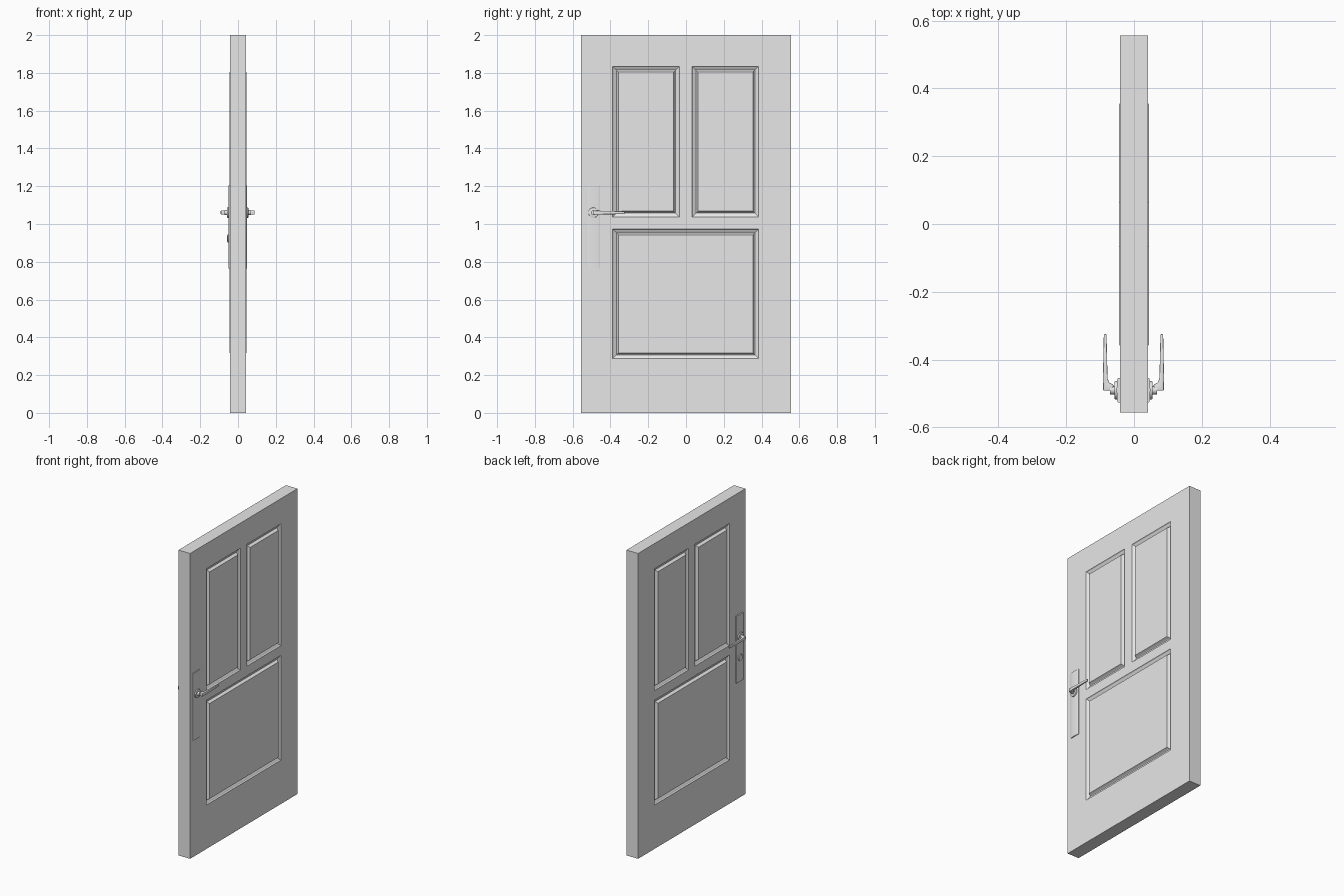
import bpy
import bmesh
from math import pi, cos, sin
from mathutils import Matrix

cube = bpy.data.objects.get("Cube")
if cube:
    bpy.data.objects.remove(cube)

grey = bpy.data.materials.new("plain_grey")
grey.use_nodes = True
grey.diffuse_color = (0.8, 0.8, 0.8, 1)
grey.node_tree.nodes["Principled BSDF"].inputs["Base Color"].default_value = (0.8, 0.8, 0.8, 1)

HALF = 0.042      # half the slab thickness
HANDLE_Y = -0.49
HANDLE_Z = 1.06


def finish(bm, name, smooth=False):
    bmesh.ops.recalc_face_normals(bm, faces=bm.faces[:])
    mesh = bpy.data.meshes.new(name)
    bm.to_mesh(mesh)
    bm.free()
    mesh.materials.append(grey)
    obj = bpy.data.objects.new(name, mesh)
    bpy.context.collection.objects.link(obj)
    if smooth:
        bpy.ops.object.select_all(action='DESELECT')
        obj.select_set(True)
        bpy.context.view_layer.objects.active = obj
        bpy.ops.object.shade_smooth_by_angle(angle=0.6)
    return obj


def prism(name, outline, z0, z1, bevel=0.0, smooth=False):
    """Extrude an (x, y) outline upwards."""
    bm = bmesh.new()
    face = bm.faces.new([bm.verts.new((x, y, z0)) for x, y in outline])
    new = bmesh.ops.extrude_face_region(bm, geom=[face])["geom"]
    top = [v for v in new if isinstance(v, bmesh.types.BMVert)]
    bmesh.ops.translate(bm, verts=top, vec=(0, 0, z1 - z0))
    if bevel:
        bmesh.ops.bevel(bm, geom=bm.edges[:], offset=bevel, segments=2,
                        profile=0.5, affect='EDGES')
    return finish(bm, name, smooth)


def disc(name, side, radius, x0, x1, z, bevel=0.0):
    """Cylinder lying along x, standing off one side of the door."""
    bm = bmesh.new()
    place = Matrix.Translation((side * (x0 + x1) / 2, HANDLE_Y, z)) @ Matrix.Rotation(pi / 2, 4, 'Y')
    bmesh.ops.create_cone(bm, cap_ends=True, segments=32, radius1=radius, radius2=radius,
                          depth=x1 - x0, matrix=place)
    if bevel:
        rim = [e for e in bm.edges if abs(e.verts[0].co.x - e.verts[1].co.x) < 1e-5
               and e.verts[0].co.x * side > (x0 + x1) / 2]
        bmesh.ops.bevel(bm, geom=rim, offset=bevel, segments=2, profile=0.5, affect='EDGES')
    return finish(bm, name, True)


# Door slab: one face as a grid of rails and stiles, mirrored to the other side
ys = [-0.556, -0.388, -0.035, 0.032, 0.385, 0.556]
zs = [0, 0.287, 0.973, 1.037, 1.835, 2]
bm = bmesh.new()
grid = [[bm.verts.new((HALF, y, z)) for z in zs] for y in ys]
cells = {(i, j): bm.faces.new((grid[i][j], grid[i + 1][j], grid[i + 1][j + 1], grid[i][j + 1]))
         for i in range(5) for j in range(5)}
rim = [e for e in bm.edges if e.is_boundary]
skirt = bmesh.ops.extrude_edge_only(bm, edges=rim)["geom"]
for v in skirt:
    if isinstance(v, bmesh.types.BMVert):
        v.co.x = 0

# Moulded panels: a stepped groove around a slightly raised field
panels = [[cells[1, 3]], [cells[3, 3]], [cells[i, 1] for i in (1, 2, 3)]]
for panel in panels:
    for width, x in ((0.004, 0.037), (0.006, 0.034), (0.010, 0.028), (0.004, 0.031), (0.007, 0.0445)):
        bm.normal_update()
        bmesh.ops.inset_region(bm, faces=panel, thickness=width, depth=0,
                               use_even_offset=True, use_boundary=True)
        for v in {v for f in panel for v in f.verts}:
            v.co.x = x
slab = finish(bm, "door_slab")
mirror = slab.modifiers.new("other_side", 'MIRROR')
mirror.use_axis = (True, False, False)

# Lever handle set on both sides
for side, label in ((1, "left"), (-1, "right")):
    extra = 0.003 if side < 0 else 0.0

    # Long back plate with a gently curved front
    arc = [(side * (HALF + 0.002 + extra + 0.004 * sin(pi * k / 10)),
            HANDLE_Y + 0.036 * cos(pi * k / 10)) for k in range(11)]
    back = [(side * (HALF - 0.002), HANDLE_Y - 0.036), (side * (HALF - 0.002), HANDLE_Y + 0.036)]
    prism(label + "_back_plate", arc + back, 0.765, 1.205, smooth=True)

    # Rose, neck and lever
    disc(label + "_rose", side, 0.027, 0.044, 0.055 + extra, HANDLE_Z, 0.003)
    disc(label + "_neck", side, 0.013, 0.05, 0.068 + extra, HANDLE_Z)
    profile = [(0.058, -0.491), (0.088, -0.491), (0.0885, -0.45), (0.086, -0.325),
               (0.078, -0.325), (0.075, -0.455), (0.070, -0.468), (0.058, -0.474)]
    outline = [(side * (x + extra), y) for x, y in profile]
    lever = prism(label + "_lever", outline, HANDLE_Z - 0.011, HANDLE_Z + 0.011, 0.002, True)
    # Taper the grip towards its tip
    for v in lever.data.vertices:
        t = min(1, max(0, (v.co.y + 0.48) / 0.06))
        v.co.z = HANDLE_Z + (v.co.z - HANDLE_Z) * (1 - 0.35 * t)

# Lock cylinder with a key slot on one side only
disc("lock_cylinder", -1, 0.022, 0.045, 0.056, 0.923, 0.002)
slot = [(-0.055, HANDLE_Y - 0.003), (-0.058, HANDLE_Y - 0.003),
        (-0.058, HANDLE_Y + 0.003), (-0.055, HANDLE_Y + 0.003)]
prism("lock_turn", slot, 0.908, 0.938)
